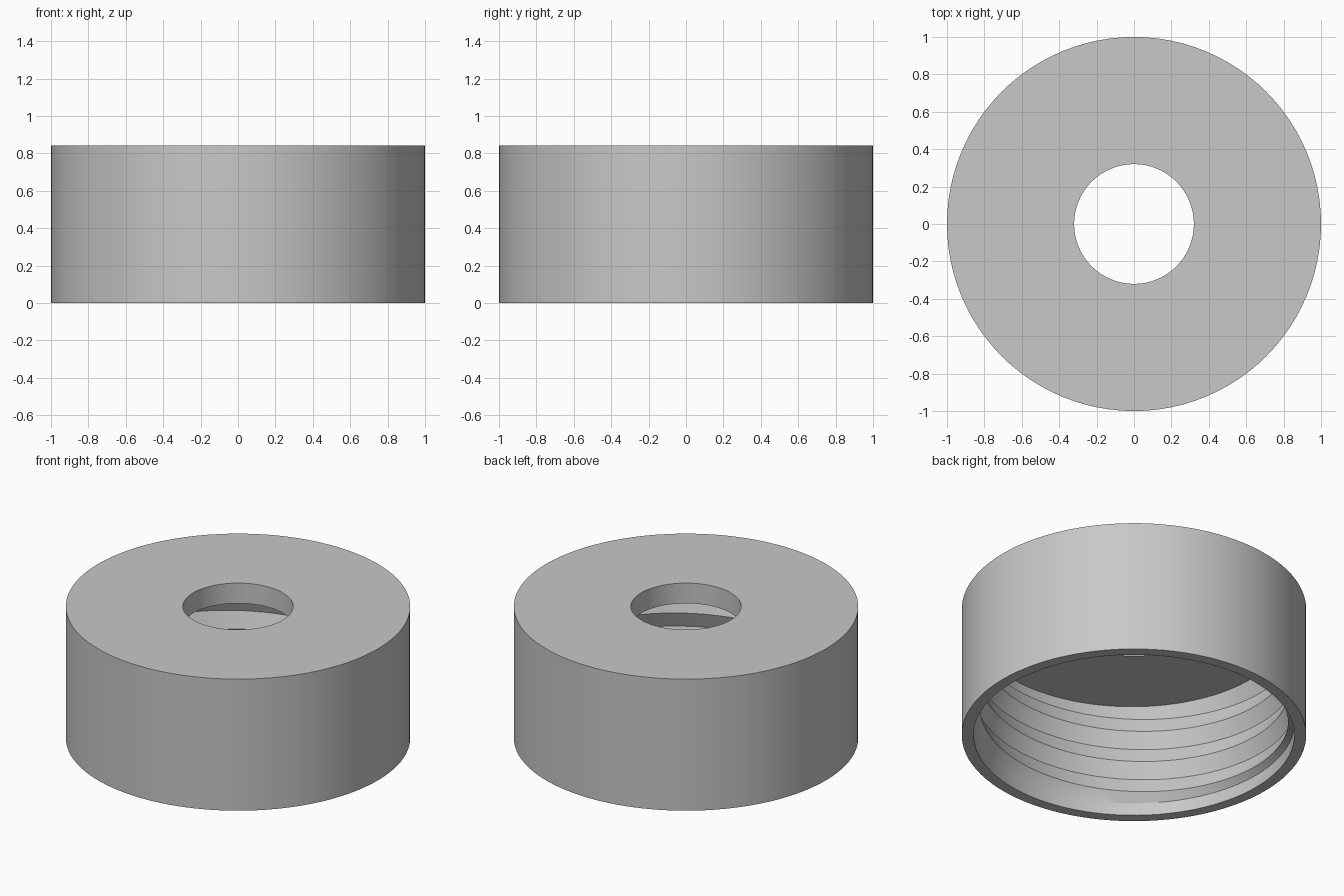
import bpy, bmesh, math

if "Cube" in bpy.data.objects:
    bpy.data.objects.remove(bpy.data.objects["Cube"])

SEG = 96                        # segments around the cap
HEIGHT, CEILING = 0.843, 0.713  # outer height, underside of the top plate
R_OUT, R_HOLE = 1.0, 0.32       # outer wall and central hole
R_ROOT, R_CREST = 0.932, 0.895  # internal thread radii
PITCH, CREST_AT_ZERO = 0.202, 0.009
THREAD_START = 0.08


def thread_radius(z, angle):
    """Symmetric V thread, right handed."""
    if z <= THREAD_START:
        return R_ROOT
    t = (z - CREST_AT_ZERO) / PITCH - angle / math.tau
    d = abs(t - round(t)) * 2   # 0 on the crest, 1 on the root
    return R_CREST + (R_ROOT - R_CREST) * d


def section(angle):
    """Closed cross-section (radius, height) of the cap at one angle."""
    pts = [(R_HOLE, HEIGHT), (R_OUT, HEIGHT), (R_OUT, 0), (R_ROOT, 0),
           (R_ROOT, THREAD_START)]
    for k in range(-3, 9):
        z = CREST_AT_ZERO + PITCH * (k / 2 + angle / math.tau)
        z = min(max(z, THREAD_START), CEILING)
        pts.append((thread_radius(z, angle), z))
    pts.append((thread_radius(CEILING, angle), CEILING))
    pts.append((R_HOLE, CEILING))
    return pts


# Sweep the section once around the axis, then weld the seam
bm = bmesh.new()
columns = []
for i in range(SEG + 1):
    a = math.tau * i / SEG
    columns.append([bm.verts.new((r * math.cos(a), r * math.sin(a), z))
                    for r, z in section(a)])
for c0, c1 in zip(columns, columns[1:]):
    n = len(c0)
    for j in range(n):
        k = (j + 1) % n
        bm.faces.new((c0[j], c1[j], c1[k], c0[k]))
bmesh.ops.remove_doubles(bm, verts=bm.verts, dist=1e-5)
bmesh.ops.dissolve_degenerate(bm, edges=bm.edges, dist=1e-5)
bmesh.ops.recalc_face_normals(bm, faces=bm.faces)

mesh = bpy.data.meshes.new("threaded_cap")
bm.to_mesh(mesh)
bm.free()
cap = bpy.data.objects.new("threaded_cap", mesh)
bpy.context.collection.objects.link(cap)

# Plain grey plastic
grey = bpy.data.materials.new("light_grey")
grey.diffuse_color = (0.58, 0.58, 0.58, 1)
grey.use_nodes = True
grey.node_tree.nodes["Principled BSDF"].inputs["Base Color"].default_value = grey.diffuse_color
mesh.materials.append(grey)

bpy.context.view_layer.objects.active = cap
cap.select_set(True)
bpy.ops.object.shade_smooth_by_angle(angle=math.radians(30))
